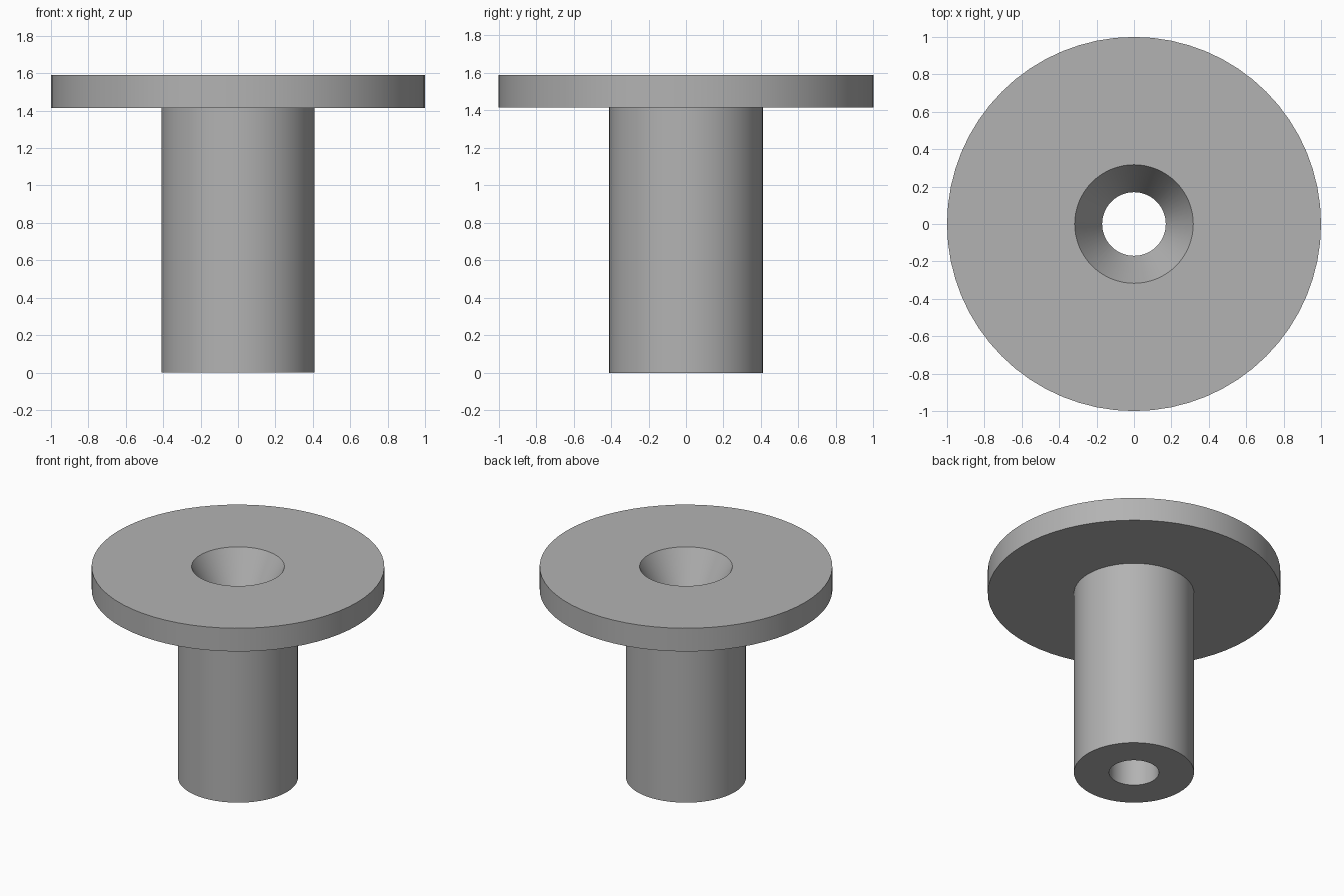
import bpy, bmesh, math

cube = bpy.data.objects.get("Cube")
if cube:
    bpy.data.objects.remove(cube, do_unlink=True)

SEGMENTS = 64

# Plain grey material
grey = bpy.data.materials.new("grey")
grey.use_nodes = True
colour = (0.45, 0.45, 0.45, 1)
grey.diffuse_color = colour
grey.node_tree.nodes["Principled BSDF"].inputs["Base Color"].default_value = colour


def lathe(name, profile, material):
    """Revolve a closed (radius, height) profile around the z axis."""
    bm = bmesh.new()
    verts = [bm.verts.new((r, 0, z)) for r, z in profile]
    edges = [bm.edges.new((v, verts[i - 1])) for i, v in enumerate(verts)]
    bmesh.ops.spin(bm, geom=verts + edges, cent=(0, 0, 0), axis=(0, 0, 1),
                   angle=math.tau, steps=SEGMENTS, use_merge=True)
    bmesh.ops.remove_doubles(bm, verts=bm.verts, dist=0.0001)
    bmesh.ops.recalc_face_normals(bm, faces=bm.faces)
    mesh = bpy.data.meshes.new(name)
    bm.to_mesh(mesh)
    bm.free()
    mesh.materials.append(material)
    obj = bpy.data.objects.new(name, mesh)
    bpy.context.collection.objects.link(obj)
    bpy.ops.object.select_all(action='DESELECT')
    obj.select_set(True)
    bpy.context.view_layer.objects.active = obj
    bpy.ops.object.shade_smooth_by_angle(angle=math.radians(25))
    return obj


# Flanged sleeve: round stem, wide flange, through bore with countersunk mouth
bore, mouth, stem, flange = 0.17, 0.317, 0.41, 1.0
underside, top, sink_depth = 1.415, 1.59, 0.27
lathe("flanged_sleeve", [
    (bore, 0), (stem, 0), (stem, underside), (flange, underside),
    (flange, top), (mouth, top), (bore, top - sink_depth),
], grey)
